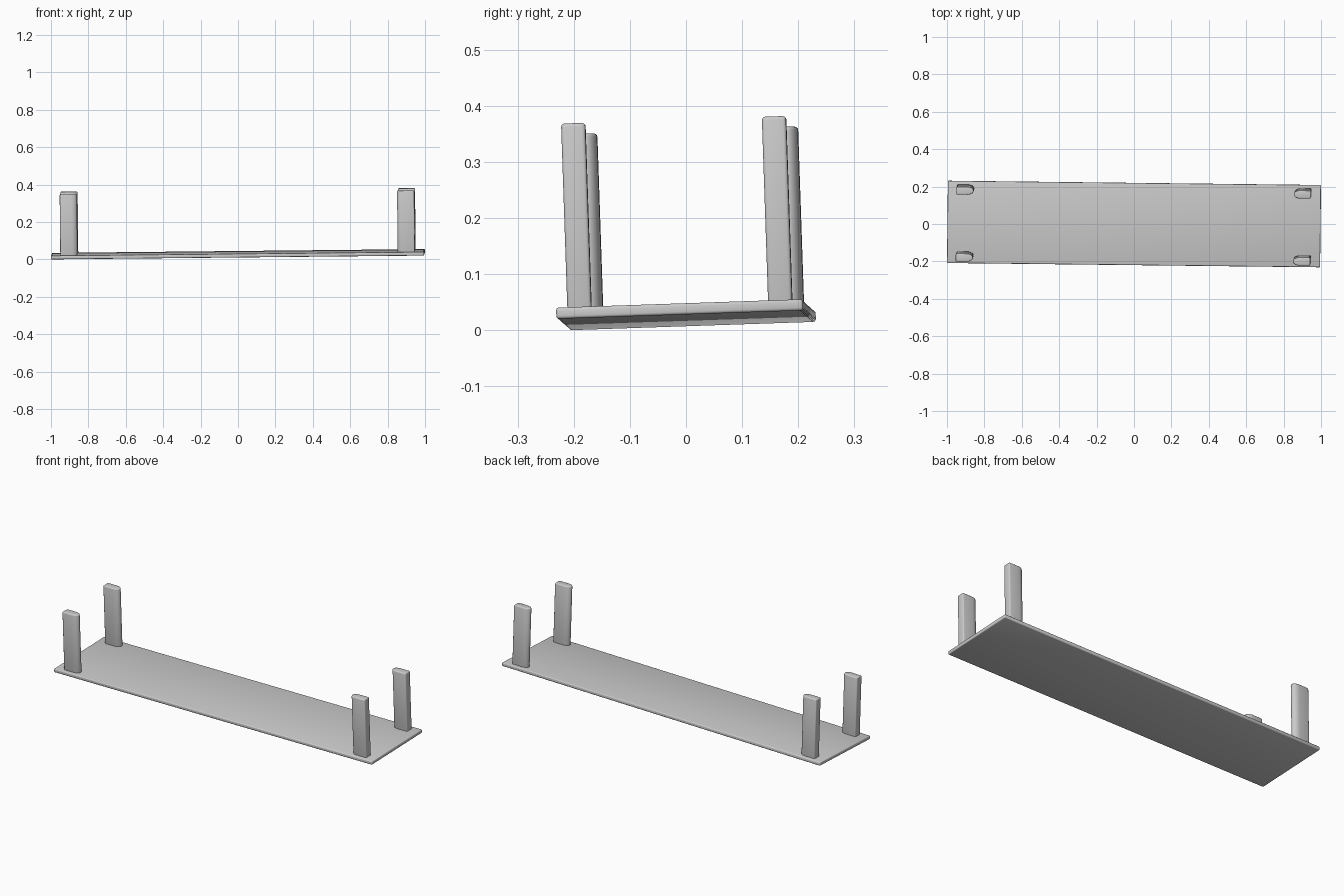
import bpy, bmesh, math
from mathutils import Matrix, Euler

if "Cube" in bpy.data.objects:
    bpy.data.objects.remove(bpy.data.objects["Cube"])

# Overall lean of the upturned bench, about the middle of the board
TILT = Matrix.Translation((0, 0, 0.0278)) @ Euler((0.034, -0.0102, -0.0115)).to_matrix().to_4x4()
THICK = 0.02


def finish(bm, name, bevel):
    bmesh.ops.recalc_face_normals(bm, faces=bm.faces)
    sharp = [e for e in bm.edges if e.calc_face_angle(0) > math.radians(40)]
    bmesh.ops.bevel(bm, geom=sharp, offset=bevel, segments=3, profile=0.5, affect='EDGES')
    bm.transform(TILT)
    mesh = bpy.data.meshes.new(name)
    bm.to_mesh(mesh)
    bm.free()
    obj = bpy.data.objects.new(name, mesh)
    bpy.context.collection.objects.link(obj)
    bpy.ops.object.select_all(action='DESELECT')
    obj.select_set(True)
    bpy.context.view_layer.objects.active = obj
    bpy.ops.object.shade_smooth_by_angle(angle=math.radians(35))
    return obj


# Board lying face down
bm = bmesh.new()
bmesh.ops.create_cube(bm, size=1, matrix=Matrix.Diagonal((1.995, 0.44, THICK, 1)))
finish(bm, "seat_board", 0.005)


# Leg: flat outer end, rounded inner end, extruded upward
def leg(name, sx, sy):
    outer, inner, half, nose = 0.948, 0.856, 0.0215, 0.032
    pts = [(outer, -half), (outer, half)]
    for i in range(17):
        a = math.pi / 2 + math.pi * i / 16
        pts.append((inner + nose + nose * math.cos(a), half * math.sin(a)))
    bm = bmesh.new()
    verts = [bm.verts.new((sx * x, sy * 0.179 + y, 0)) for x, y in pts]
    face = bm.faces.new(verts)
    top = bmesh.ops.extrude_face_region(bm, geom=[face])
    moved = [v for v in top["geom"] if isinstance(v, bmesh.types.BMVert)]
    bmesh.ops.translate(bm, verts=moved, vec=(0, 0, 0.338))
    finish(bm, name, 0.006)


for sx, side in ((-1, "left"), (1, "right")):
    for sy, end in ((-1, "front"), (1, "back")):
        leg(f"{end}_{side}_leg", sx, sy)
